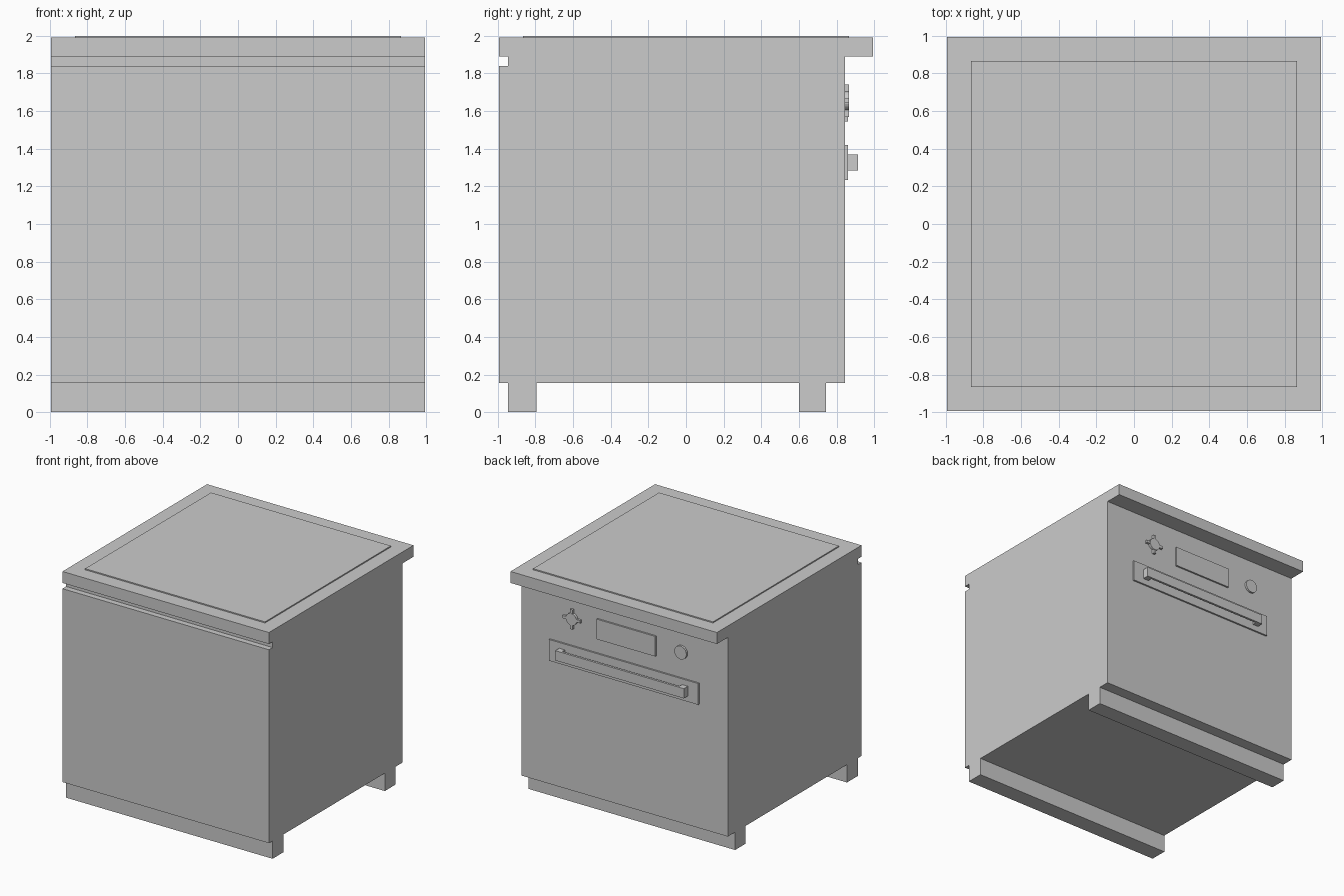
import bpy, bmesh
from mathutils import Matrix

if "Cube" in bpy.data.objects:
    bpy.data.objects.remove(bpy.data.objects["Cube"])

BACK = 0.845      # plane of the control face
W = 0.995         # half width


def finish(name, bm):
    bmesh.ops.recalc_face_normals(bm, faces=bm.faces)
    me = bpy.data.meshes.new(name)
    bm.to_mesh(me)
    bm.free()
    ob = bpy.data.objects.new(name, me)
    bpy.context.collection.objects.link(ob)
    return ob


def extrude(name, points, lo, hi, place):
    """Extrude a 2D outline from lo to hi; place maps (u, v, depth) to xyz."""
    bm = bmesh.new()
    face = bm.faces.new([bm.verts.new(place(u, v, lo)) for u, v in points])
    new = bmesh.ops.extrude_face_region(bm, geom=[face])["geom"]
    shift = place(0, 0, hi - lo)
    bmesh.ops.translate(bm, vec=shift, verts=[g for g in new if isinstance(g, bmesh.types.BMVert)])
    return finish(name, bm)


def box(name, x, y, z):
    bm = bmesh.new()
    size = Matrix.Diagonal((x[1] - x[0], y[1] - y[0], z[1] - z[0], 1))
    centre = Matrix.Translation((sum(x) / 2, sum(y) / 2, sum(z) / 2))
    bmesh.ops.create_cube(bm, size=1, matrix=centre @ size)
    return finish(name, bm)


def disc(name, x, z, radius, depth):
    bm = bmesh.new()
    m = Matrix.Translation((x, BACK + depth / 2, z)) @ Matrix.Rotation(1.5707963, 4, 'X')
    bmesh.ops.create_cone(bm, cap_ends=True, segments=20, radius1=radius,
                          radius2=radius, depth=depth, matrix=m)
    return finish(name, bm)


# Cabinet with worktop, front groove and two foot rails, as one side profile (y, z)
profile = [(-0.945, 0), (-0.795, 0), (-0.795, 0.155), (0.60, 0.155), (0.60, 0),
           (0.745, 0), (0.745, 0.155), (BACK, 0.155), (BACK, 1.89), (W, 1.89),
           (W, 1.99), (-W, 1.99), (-W, 1.89), (-0.945, 1.89), (-0.945, 1.84),
           (-W, 1.84), (-W, 0.155), (-0.945, 0.155)]
extrude("cabinet", profile, -W, W, lambda u, v, d: (d, u, v))

# Thin raised plate on the worktop
box("top_plate", (-0.867, 0.867), (-0.867, 0.867), (1.99, 2.0))

# Handle backing panel and the bracket-shaped handle (outline in x, y)
box("handle_panel", (-0.72, 0.72), (BACK, 0.86), (1.235, 1.42))
bracket = [(-0.62, 0.86), (-0.62, 0.915), (0.62, 0.915), (0.62, 0.86),
           (0.565, 0.86), (0.565, 0.895), (-0.565, 0.895), (-0.565, 0.86)]
extrude("handle", bracket, 1.285, 1.37, lambda u, v, d: (u, v, d))

# Display panel
box("display", (-0.305, 0.26), (BACK, 0.86), (1.545, 1.72))

# Dial with four marks around it, and the round button
DX, DZ = 0.5, 1.655
disc("dial", DX, DZ, 0.052, 0.022)
for i, (sx, sz) in enumerate([(1, 0), (-1, 0), (0, 1), (0, -1)]):
    cx, cz = DX + sx * 0.066, DZ + sz * 0.066
    hx, hz = (0.02, 0.012) if sx else (0.012, 0.02)
    box(f"dial_mark_{i + 1}", (cx - hx, cx + hx), (BACK, 0.865), (cz - hz, cz + hz))
disc("button", -0.55, 1.645, 0.058, 0.018)
